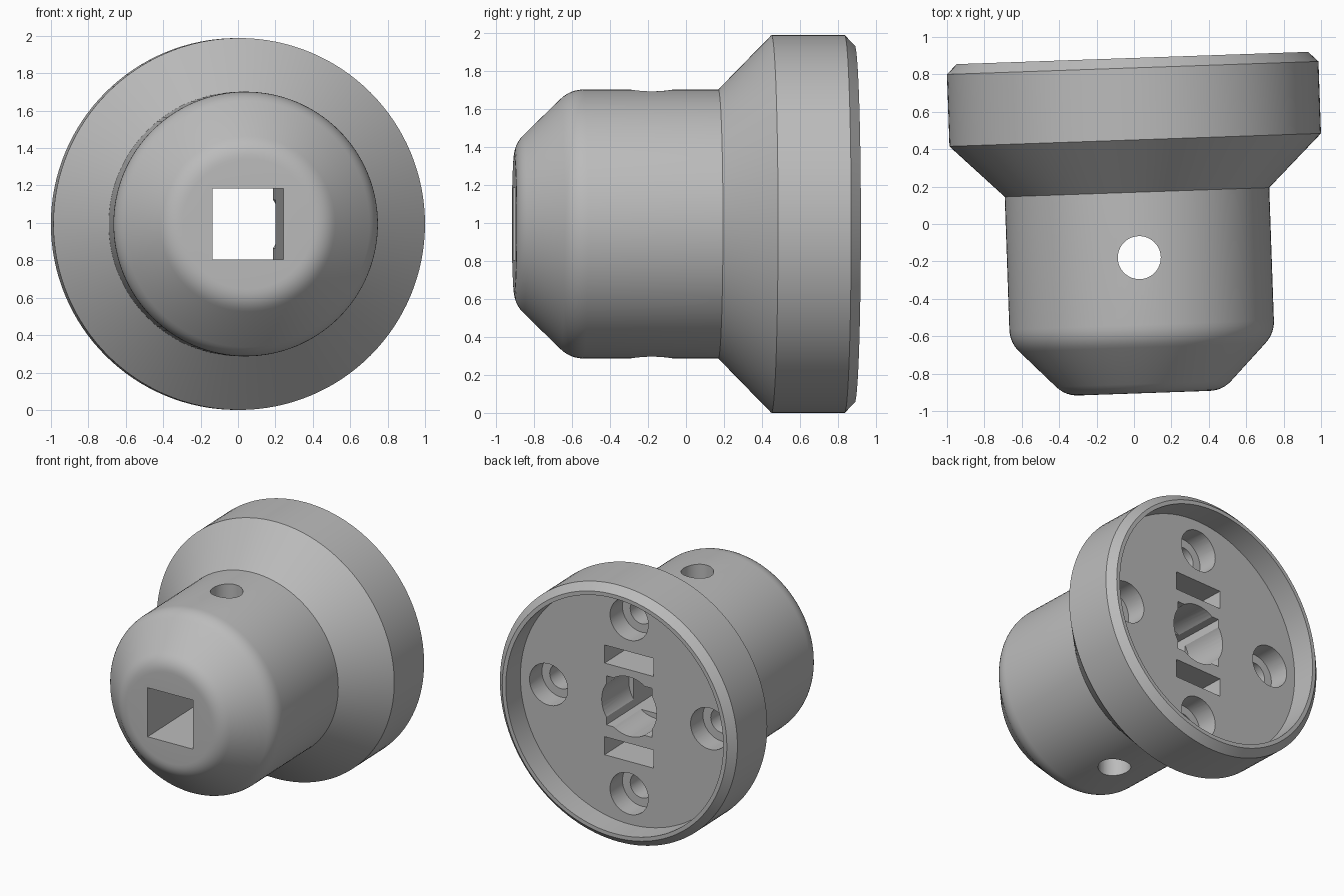
import bpy, bmesh, math
from mathutils import Vector, Matrix

cube = bpy.data.objects.get("Cube")
if cube:
    bpy.data.objects.remove(cube, do_unlink=True)

grey = bpy.data.materials.new("plain grey")
grey.use_nodes = True
colour = (0.5, 0.5, 0.5, 1)
grey.diffuse_color = colour
grey.node_tree.nodes["Principled BSDF"].inputs["Base Color"].default_value = colour


def make_object(name, bm):
    bmesh.ops.recalc_face_normals(bm, faces=bm.faces)
    mesh = bpy.data.meshes.new(name)
    bm.to_mesh(mesh)
    bm.free()
    mesh.materials.append(grey)
    ob = bpy.data.objects.new(name, mesh)
    bpy.context.collection.objects.link(ob)
    return ob


def rounded(a, corner, b, size, steps=6):
    """Points of a soft corner between the lines to a and b."""
    c = Vector(corner)
    p = c + (Vector(a) - c).normalized() * size
    q = c + (Vector(b) - c).normalized() * size
    pts = []
    for i in range(steps + 1):
        t = i / steps
        pts.append(p * (1 - t) ** 2 + c * 2 * t * (1 - t) + q * t * t)
    return pts


def lathe(name, profile, steps=128):
    """Revolve (radius, y) points about the y axis."""
    bm = bmesh.new()
    verts = [bm.verts.new((p[0], p[1], 0)) for p in profile]
    edges = [bm.edges.new(pair) for pair in zip(verts, verts[1:])]
    bmesh.ops.spin(bm, geom=verts + edges, cent=(0, 0, 0), axis=(0, 1, 0),
                   angle=math.tau, steps=steps, use_merge=True)
    bmesh.ops.remove_doubles(bm, verts=bm.verts, dist=0.0001)
    return make_object(name, bm)


def cut(target, bm):
    """Subtract a closed shape and drop the helper."""
    cutter = make_object("cutter", bm)
    cutter.hide_render = True
    mod = target.modifiers.new("cut", 'BOOLEAN')
    mod.operation = 'DIFFERENCE'
    mod.solver = 'EXACT'
    mod.object = cutter
    bpy.context.view_layer.objects.active = target
    bpy.ops.object.modifier_apply(modifier=mod.name)
    bpy.data.objects.remove(cutter, do_unlink=True)


def box(x, y0, y1, z0, z1):
    bm = bmesh.new()
    bmesh.ops.create_cube(bm, size=1, matrix=Matrix.Translation((0, (y0 + y1) / 2, (z0 + z1) / 2))
                          @ Matrix.Diagonal((2 * x, y1 - y0, z1 - z0, 1)))
    return bm


def cylinder(radius, start, end, segments=48):
    bm = bmesh.new()
    start, end = Vector(start), Vector(end)
    turn = (end - start).to_track_quat('Z', 'Y').to_matrix().to_4x4()
    bmesh.ops.create_cone(bm, cap_ends=True, segments=segments, radius1=radius, radius2=radius,
                          depth=(end - start).length,
                          matrix=Matrix.Translation((start + end) / 2) @ turn)
    return bm


# Turned body: rounded nose, barrel, flared flange and recessed back
nose, shoulder, neck = (0.42, -0.905), (0.7075, -0.61), (0.7075, 0.17)
floor_y = 0.70
profile = [(0, -0.905)]
profile += rounded(profile[0], nose, shoulder, 0.07)
profile += rounded(nose, shoulder, neck, 0.07)
profile += [neck, (0.994, 0.45), (0.994, 0.835), (0.94, 0.888), (0.91, 0.888),
            (0.91, floor_y), (0, floor_y)]
adapter = lathe("adapter_body", profile)

# Square drive hole, round back socket and vertical pin hole
cut(adapter, box(0.19, -1.1, 0.8, -0.19, 0.19))
cut(adapter, cylinder(0.23, (0, 0.35, 0), (0, 0.8, 0)))
cut(adapter, cylinder(0.115, (0, -0.18, -0.9), (0, -0.18, 0.9)))

# Nut slots above and below the socket
for z0, z1 in ((0.285, 0.425), (-0.425, -0.285)):
    cut(adapter, box(0.205, -0.38, 0.8, z0, z1))

# Four blind counterbored screw holes
for i in range(4):
    a = i * math.pi / 2
    x, z = 0.674 * math.cos(a), 0.674 * math.sin(a)
    cut(adapter, cylinder(0.16, (x, 0.54, z), (x, 0.8, z)))
    cut(adapter, cylinder(0.095, (x, 0.4, z), (x, 0.6, z), 32))

# Place the part, turned slightly about the vertical
adapter.location = (0.022, 0, 0.994)
adapter.rotation_euler.z = math.radians(2)
bpy.ops.object.select_all(action='DESELECT')
adapter.select_set(True)
bpy.context.view_layer.objects.active = adapter
bpy.ops.object.shade_smooth_by_angle(angle=math.radians(25))
